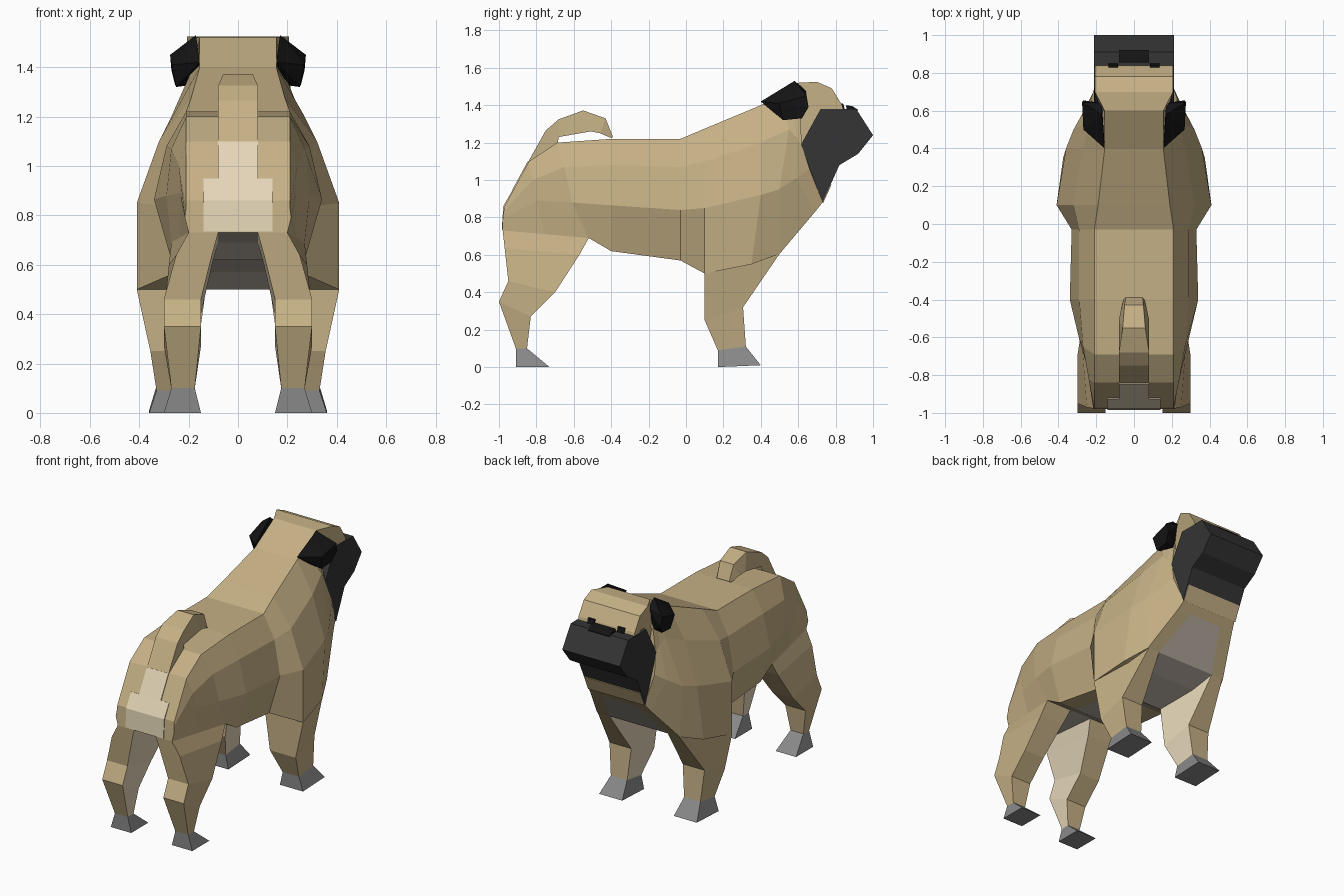
import bpy, bmesh

if "Cube" in bpy.data.objects:
    bpy.data.objects.remove(bpy.data.objects["Cube"])


def material(name, rgb):
    m = bpy.data.materials.new(name)
    m.diffuse_color = (*rgb, 1)
    m.use_nodes = True
    m.node_tree.nodes["Principled BSDF"].inputs["Base Color"].default_value = m.diffuse_color
    return m


TAN = material("tan", (.56, .435, .235))
CREAM = material("cream", (.78, .67, .48))
BELLY = material("belly", (.52, .46, .39))
MASK = material("mask", (.035, .035, .035))
BLACK = material("black", (.007, .007, .007))
GREY = material("paw_grey", (.25, .25, .25))


def finish(name, bm, *mats):
    bmesh.ops.recalc_face_normals(bm, faces=bm.faces[:])
    me = bpy.data.meshes.new(name)
    bm.to_mesh(me)
    bm.free()
    for m in mats:
        me.materials.append(m)
    ob = bpy.data.objects.new(name, me)
    bpy.context.collection.objects.link(ob)
    return ob


def loft(name, rings, *mats, accent=None, accent_rows=99):
    """Skin matching rings; ring side 'accent' takes the second material."""
    bm = bmesh.new()
    vs = [[bm.verts.new(p) for p in r] for r in rings]
    n = len(rings[0])
    for row, (a, b) in enumerate(zip(vs, vs[1:])):
        for i in range(n):
            j = (i + 1) % n
            f = bm.faces.new((a[i], a[j], b[j], b[i]))
            if i == accent and row < accent_rows:
                f.material_index = 1
    bm.faces.new(vs[0])
    bm.faces.new(vs[-1])
    return finish(name, bm, *mats)


def slab(name, profile, half, mat, x=0, back_half=None):
    """Side profile (y, z) extruded across x; back_half narrows points behind y = 0.65."""
    def w(y):
        return back_half if back_half and y < .65 else half
    return loft(name, [[(x + s * w(y), y, z) for y, z in profile] for s in (-1, 1)], mat)


def hull(name, pts, mat):
    bm = bmesh.new()
    for p in pts:
        bm.verts.new(p)
    res = bmesh.ops.convex_hull(bm, input=bm.verts[:])
    junk = [g for g in set(res["geom_interior"]) if isinstance(g, bmesh.types.BMVert)]
    bmesh.ops.delete(bm, geom=junk, context='VERTS')
    return finish(name, bm, mat)


def leg_ring(s, xi, xo, yb, zb, yf, zf, xof=None, xif=None):
    """Four-sided leg section: inner/outer x, back edge, front edge, optional front x."""
    xof = xo if xof is None else xof
    xif = xi if xif is None else xif
    return [(s * xi, yb, zb), (s * xo, yb, zb), (s * xof, yf, zf), (s * xif, yf, zf)]


# Body: stations from rump to throat, each back edge, upper side, flank, belly edge
top = [(.21, -.97, .86), (.21, -.84, 1.10), (.21, -.69, 1.20), (.21, -.40, 1.22), (.21, -.03, 1.22),
       (.19, .10, 1.275), (.155, .40, 1.40), (.155, .50, 1.46), (.155, .55, 1.49), (.155, .60, 1.52)]
upper = [(.21, -.975, .83), (.24, -.82, 1.0), (.27, -.65, 1.07), (.29, -.40, 1.08), (.29, -.03, 1.07),
         (.32, .10, 1.10), (.27, .40, 1.20), (.23, .55, 1.27), (.22, .59, 1.23), (.21, .62, 1.18)]
flank = [(.215, -.98, .79), (.235, -.80, .89), (.29, -.61, .88), (.34, -.40, .865), (.33, -.03, .84),
         (.41, .10, .85), (.36, .40, .92), (.32, .50, .95), (.27, .59, 1.01), (.23, .66, 1.06)]
belly = [(.20, -.98, .73), (.235, -.75, .71), (.27, -.52, .69), (.27, -.40, .62), (.25, -.03, .57),
         (.41, .10, .50), (.375, .35, .55), (.305, .50, .605), (.22, .69, .83), (.205, .73, .88)]
inner = [.08, .10, .14, .14, .13, .13, .185, .215, .12, .10]  # half-width of the dark underside
rings = []
for *half, w in zip(top, upper, flank, belly, inner):
    half.append((w, half[-1][1], half[-1][2]))
    rings.append(half + [(-x, y, z) for x, y, z in reversed(half)])
loft("body", rings, TAN, BELLY, accent=4, accent_rows=8)

# Head: tan skull, dark muzzle mask, tan throat strip under the chin
slab("skull", [(.60, 1.52), (.70, 1.525), (.78, 1.49), (.835, 1.40), (.845, 1.36), (.72, 1.36),
               (.62, 1.18), (.54, 1.32)], .207, TAN, back_half=.155)
slab("muzzle_mask", [(.72, 1.38), (.61, 1.18), (.73, .88), (.82, 1.08), (.92, 1.14), (1.0, 1.24),
                     (.91, 1.38), (.84, 1.38)], .212, MASK)
slab("throat", [(.734, .878), (.778, .976), (.76, .98), (.72, .89)], .208, TAN)
slab("nose", [(.86, 1.37), (.855, 1.40), (.89, 1.395), (.92, 1.375), (.91, 1.36)], .08, BLACK)

# Curled tail, narrowing towards the tip
outer = [(-.87, 1.05), (-.75, 1.265), (-.68, 1.325), (-.55, 1.372), (-.43, 1.33), (-.39, 1.23)]
under = [(-.80, 1.04), (-.69, 1.18), (-.68, 1.23), (-.51, 1.26), (-.46, 1.25), (-.40, 1.225)]
tail = []
for (yo, zo), (yi, zi), wi, wo in zip(outer, under, (.08, .08, .08, .08, .07, .055),
                                      (.08, .08, .08, .06, .05, .045)):
    tail.append([(-wo, yo, zo), (wo, yo, zo), (wi, yi, zi), (-wi, yi, zi)])
loft("tail", tail, TAN)

# Pale rump patch: wide below, narrow above
slab("rump_patch_low", [(-.985, .735), (-.977, .86), (-.926, .95), (-.90, .94), (-.95, .74)], .14, CREAM)
slab("rump_patch_high", [(-.928, .95), (-.846, 1.10), (-.82, 1.09), (-.90, .94)], .08, CREAM)

for side, s in (("left", -1), ("right", 1)):
    # Folded ears
    hull("ear_" + side, [(s * x, y, z) for x, y, z in (
        (.155, .40, 1.42), (.17, .58, 1.53), (.17, .64, 1.48), (.275, .645, 1.45), (.27, .655, 1.39),
        (.255, .62, 1.33), (.25, .52, 1.32), (.18, .60, 1.33), (.268, .50, 1.41), (.16, .46, 1.37))], BLACK)
    # Eyes
    slab("eye_" + side, [(.79, 1.38), (.79, 1.41), (.84, 1.41), (.85, 1.375)], .025, BLACK, s * .11)
    # Hind leg and paw
    ankle = leg_ring(s, .175, .27, -.91, .10, -.85, .10)
    loft("hind_leg_" + side, [
        leg_ring(s, .08, .20, -.98, .73, -.52, .69, .27),
        leg_ring(s, .105, .25, -.97, .64, -.57, .60, .28),
        leg_ring(s, .15, .30, -.95, .46, -.70, .40),
        leg_ring(s, .15, .30, -1.0, .35, -.83, .27),
        ankle], TAN, CREAM, accent=3)
    loft("hind_paw_" + side, [ankle, leg_ring(s, .15, .30, -.91, 0, -.73, 0)], GREY)
    # Front leg and paw
    ankle = leg_ring(s, .21, .33, .17, .09, .32, .11)
    loft("front_leg_" + side, [
        leg_ring(s, .13, .41, .10, .50, .50, .605, .30, .215),
        leg_ring(s, .165, .355, .10, .25, .305, .32, .35, .19),
        ankle], TAN, CREAM, accent=3)
    loft("front_paw_" + side, [ankle, leg_ring(s, .19, .36, .17, 0, .40, .01)], GREY)
